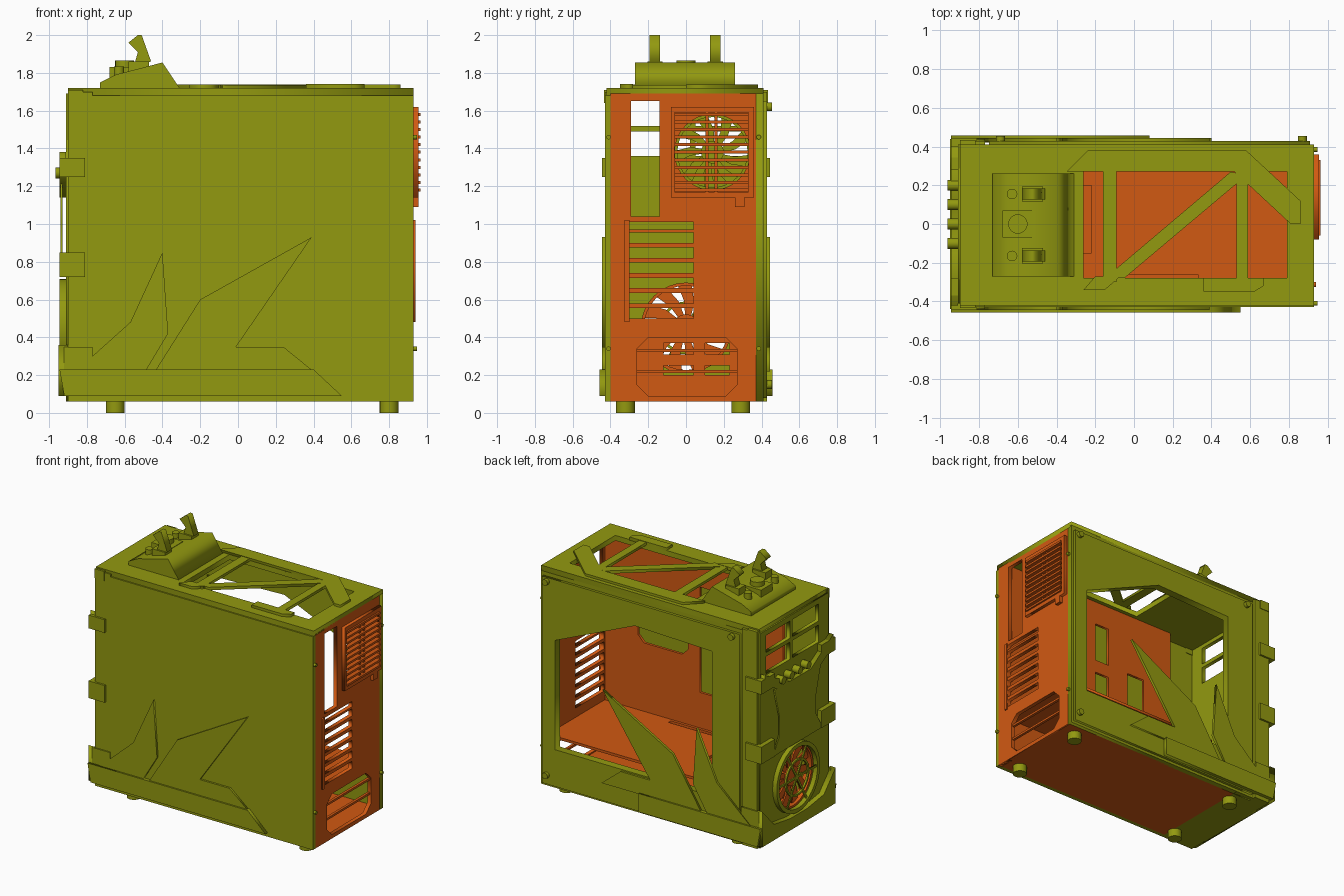
import bpy
import bmesh
from math import sin, cos, pi
from mathutils import Matrix, Vector

default_cube = bpy.data.objects.get("Cube")
if default_cube:
    bpy.data.objects.remove(default_cube, do_unlink=True)


def make_material(name, colour):
    mat = bpy.data.materials.new(name)
    mat.use_nodes = True
    mat.diffuse_color = (*colour, 1)
    mat.node_tree.nodes["Principled BSDF"].inputs["Base Color"].default_value = (*colour, 1)
    return mat


GREEN = make_material("olive green", (.29, .32, .005))
ORANGE = make_material("burnt orange", (.64, .1, .006))


def add_object(name, mesh, mat):
    mesh.materials.clear()
    mesh.materials.append(mat)
    obj = bpy.data.objects.new(name, mesh)
    bpy.context.collection.objects.link(obj)
    return obj


def box(name, mat, xs, ys, zs):
    """Block between pairs of limits on each axis."""
    bm = bmesh.new()
    bmesh.ops.create_cube(bm, size=1)
    for v in bm.verts:
        v.co = Vector([(a + b) / 2 + c * (b - a) for c, (a, b) in zip(v.co, (xs, ys, zs))])
    mesh = bpy.data.meshes.new(name)
    bm.to_mesh(mesh)
    bm.free()
    return add_object(name, mesh, mat)


def plate(name, mat, axis, span, outline, holes=()):
    """Flat sheet with holes, facing the given axis and filling span along it."""
    curve = bpy.data.curves.new(name, "CURVE")
    curve.dimensions = "2D"
    curve.fill_mode = "BOTH"
    curve.extrude = (span[1] - span[0]) / 2
    for loop in (outline, *holes):
        spline = curve.splines.new("POLY")
        spline.points.add(len(loop) - 1)
        for point, (a, b) in zip(spline.points, loop):
            point.co = (a, b, 0, 1)
        spline.use_cyclic_u = True
    temp = bpy.data.objects.new(name + " helper", curve)
    bpy.context.collection.objects.link(temp)
    graph = bpy.context.evaluated_depsgraph_get()
    mesh = bpy.data.meshes.new_from_object(temp.evaluated_get(graph))
    bpy.data.objects.remove(temp, do_unlink=True)
    mid = (span[0] + span[1]) / 2
    for v in mesh.vertices:
        a, b, c = v.co
        v.co = {"x": (mid + c, a, b), "y": (a, mid - c, b), "z": (a, b, mid + c)}[axis]
    return add_object(name, mesh, mat)


def rect(a, b, c, d):
    return [(a, c), (b, c), (b, d), (a, d)]


def circle(a, b, r, n=32):
    return [(a + r * cos(2 * pi * i / n), b + r * sin(2 * pi * i / n)) for i in range(n)]


def octagon(a, b, c, d, cut):
    return [(a, c + cut), (a + cut, c), (b - cut, c), (b, c + cut),
            (b, d - cut), (b - cut, d), (a + cut, d), (a, d - cut)]


def cylinder(name, mat, axis, place, r, depth, n=20):
    bm = bmesh.new()
    bmesh.ops.create_cone(bm, cap_ends=True, segments=n, radius1=r, radius2=r, depth=depth)
    turn = {"x": Matrix.Rotation(pi / 2, 4, "Y"), "y": Matrix.Rotation(pi / 2, 4, "X"),
            "z": Matrix.Identity(4)}[axis]
    bm.transform(Matrix.Translation(place) @ turn)
    for f in bm.faces:
        f.smooth = len(f.verts) == 4
    for e in bm.edges:
        e.smooth = all(f.smooth for f in e.link_faces)
    mesh = bpy.data.meshes.new(name)
    bm.to_mesh(mesh)
    bm.free()
    return add_object(name, mesh, mat)


def fan(name, mat, x, y, z, r, blades=9):
    """Ring, hub and swept blades facing along x."""
    plate(name + "_ring", mat, "x", (x - .03, x + .03), circle(y, z, r), [circle(y, z, r * .93)])
    cylinder(name + "_hub", mat, "x", (x, y, z), r * .3, .05)
    for i in range(blades):
        t = 2 * pi * i / blades
        shape = [(.25, 0), (.6, .12), (.95, .3), (.95, .62), (.6, .5), (.25, .5)]
        plate(name + "_blade", mat, "x", (x - .006, x + .006),
              [(y + r * d * cos(t + s), z + r * d * sin(t + s)) for d, s in shape])


# Orange chassis: rear wall with its openings
slots = [rect(-.30, .04, z, z + .055) for z in [.5 + .08 * i for i in range(6)]]
slots.append(rect(-.30, .04, .97, 1.01))
psu_hole = octagon(-.26, .27, .09, .40, .06)
plate("rear_wall", ORANGE, "x", (.90, .93), rect(-.40, .37, .06, 1.69),
      slots + [rect(-.29, -.14, 1.04, 1.65), psu_hole, circle(.14, 1.38, .2)])
plate("slot_cover", ORANGE, "x", (.93, .94), rect(-.325, -.30, .48, 1.02))
for z in (.22, .33):
    box("power_bay_bar", ORANGE, (.9, .92), (-.26, .27), (z - .008, z + .008))

# Rear fan, its frame and slats
fan("rear_fan", GREEN, .88, .14, 1.38, .2)
plate("rear_fan_frame", ORANGE, "x", (.93, .955), rect(-.08, .36, 1.14, 1.62),
      [rect(-.06, .33, 1.17, 1.59)])
for i in range(11):
    z = 1.18 + .04 * i
    box("rear_fan_slat", ORANGE, (.935, .965), (-.06, .33), (z - .008, z + .008))
for y in (.11, .16):
    box("rear_fan_post", ORANGE, (.935, .95), (y - .008, y + .008), (1.17, 1.59))
box("rear_fan_latch", ORANGE, (.93, .955), (.26, .31), (1.09, 1.16))

# Chassis interior: floor, tray, shroud and drive cage
box("floor", ORANGE, (-.62, .92), (-.40, .38), (.06, .08))
box("front_floor", GREEN, (-.90, -.62), (-.41, .41), (.06, .08))
plate("board_tray", ORANGE, "y", (-.33, -.31), rect(-.6, .9, .08, 1.68),
      [octagon(.2, .62, .95, 1.4, .05), rect(-.02, .1, .7, 1.1), rect(-.02, .1, 1.2, 1.5),
       rect(-.35, -.2, .7, 1.2)])
plate("power_shroud", ORANGE, "z", (.41, .43), rect(-.42, .9, -.31, .37),
      [rect(-.1, .33, -.29, -.26), rect(-.36, -.22, -.15, .2)])
plate("drive_cage", ORANGE, "x", (-.42, -.40), rect(-.31, .37, .08, .42),
      [rect(-.12, .04, .31, .37), rect(.10, .23, .31, .37),
       rect(-.12, .04, .2, .25), rect(.10, .23, .2, .25)])

# Side panels
box("closed_side_panel", GREEN, (-.77, .93), (-.43, -.40), (.06, 1.68))
window = [(-.52, .36), (.80, .36), (.80, 1.19), (.13, 1.48), (-.52, 1.46)]
plate("window_panel", GREEN, "y", (.37, .41), rect(-.77, .93, .06, 1.69), [window])
plate("window_panel_skin", GREEN, "y", (.41, .43), rect(-.75, .91, .08, 1.65), [window])

# Top frame with crossing trim
plate("top_frame", GREEN, "z", (1.68, 1.72), rect(-.90, .93, -.42, .41),
      [rect(-.26, .79, -.28, .27)])
trims = [
    rect(-.16, -.09, -.30, .34), rect(.53, .59, -.30, .26),
    [(-.15, -.28), (-.05, -.28), (.58, .25), (.50, .27)],
    [(-.35, .27), (-.24, .38), (.58, .38), (.86, .12), (.86, 0), (.81, 0), (.52, .27)],
    [(-.26, -.34), (-.15, -.34), (-.07, -.27), (-.2, -.27)],
    [(.36, -.35), (.62, -.35), (.67, -.32), (.67, -.28), (.36, -.28)],
]
for i, shape in enumerate(trims):
    plate("top_trim", GREEN, "z", (1.715, 1.735 + .001 * i), shape)

# Control console with button, knobs and lever switches
plate("control_console", GREEN, "y", (-.27, .26),
      [(-.73, 1.72), (-.73, 1.75), (-.65, 1.79), (-.40, 1.855), (-.31, 1.72)])
box("button_base", GREEN, (-.68, -.51), (-.07, .07), (1.77, 1.83))
cylinder("main_button", GREEN, "z", (-.6, 0, 1.84), .05, .05)
for y in (-.165, .155):
    cylinder("small_knob", GREEN, "z", (-.63, y, 1.81), .027, .05)
    box("lever_base", GREEN, (-.58, -.47), (y - .04, y + .04), (1.79, 1.86))
    plate("lever_switch", GREEN, "y", (y - .028, y + .028),
          [(-.55, 1.84), (-.53, 1.91), (-.58, 1.96), (-.53, 2), (-.51, 2), (-.46, 1.86)])

# Front shell with drive bays and fan opening
for a, b in ((-.43, -.40), (.40, .43)):
    box("front_shell_side", GREEN, (-.90, -.77), (a, b), (.06, 1.70))
    box("front_shell_cap", GREEN, (-.90, -.82), (a - .005, b + .005), (1.64, 1.71))
bays = [rect(a, b, c, d) for a, b in ((-.29, .02), (.05, .34)) for c, d in ((1.36, 1.49), (1.52, 1.65))]
plate("front_wall", GREEN, "x", (-.91, -.88), rect(-.41, .41, .06, 1.69),
      bays + [circle(0, .45, .24)])
fan("front_fan", ORANGE, -.87, 0, .45, .24, 11)
plate("front_fan_rim", GREEN, "x", (-.945, -.91), circle(0, .45, .26), [circle(0, .45, .23)])
plate("front_fan_inner_rim", GREEN, "x", (-.94, -.925), circle(0, .45, .14), [circle(0, .45, .125)])
for i in range(3):
    t = pi * i / 3
    dy, dz = .24 * cos(t), .24 * sin(t)
    wy, wz = -.008 * sin(t), .008 * cos(t)
    plate("front_fan_strut", GREEN, "x", (-.935, -.925),
          [(dy + wy, .45 + dz + wz), (-dy + wy, .45 - dz + wz),
           (-dy - wy, .45 - dz - wz), (dy - wy, .45 + dz - wz)])

# Angular front plates, corner brackets and sockets
plate("front_chevron", GREEN, "x", (-.945, -.91),
      [(.40, 1.38), (.10, 1.22), (-.15, 1.22), (-.42, 1.38), (-.42, 1.29), (-.15, 1.14), (.10, 1.14), (.40, 1.30)])
plate("front_centre_plate", GREEN, "x", (-.94, -.93),
      [(.28, 1.22), (-.28, 1.22), (-.22, 1), (-.22, .85), (-.3, .72), (.3, .72), (.22, .85), (.22, 1)])
for i in range(4):
    cylinder("front_socket", GREEN, "x", (-.935, -.1 + .1 * i, 1.27), .028, .06)
for s in (-1, 1):
    for z, top in ((1.25, 1.35), (.72, .85)):
        ys = sorted((s * .28, s * .44))
        box("corner_bracket", GREEN, (-.945, -.90), ys, (z, top))
        box("corner_bracket_side", GREEN, (-.945, -.81), sorted((s * .42, s * .445)), (z, top))

# Lower armour with spikes on both sides, wrapping the front
spikes = [
    [(-.86, .22), (-.57, .48), (-.40, .85), (-.37, .42), (-.49, .22)],
    [(-.44, .22), (-.2, .6), (.39, .93), (-.1, .22)],
]
flank = [(-.1, .22), (-.02, .35), (.24, .35), (.40, .22)]
for s, end in ((-1, .40), (1, .08)):
    strip = [(-.945, .23), (-.92, .09), (end + .15 * (s < 0), .09), (end, .23)]
    plate("armour_strip", GREEN, "y", sorted((s * .42, s * .457)), strip)
    plate("armour_corner", GREEN, "y", sorted((s * .42, s * .44)), rect(-.92, -.77, .2, .35))
    for shape in spikes + [flank]:
        plate("armour_spike", GREEN, "y", sorted((s * .425, s * .445)), shape)
plate("armour_front", GREEN, "x", (-.95, -.90),
      [(-.44, .36), (-.3, .21), (-.1, .18), (.1, .18), (.3, .21), (.44, .36), (.44, .09), (-.44, .09)])

# Feet and screws
for x in (-.65, .80):
    for y in (-.32, .29):
        cylinder("foot", GREEN, "z", (x, y, .035), .05, .07)
for x in (-.69, .87):
    for z in (.15, 1.62):
        cylinder("side_bolt", GREEN, "y", (x, .44, z), .023, .03)
for y in (-.41, .385):
    for z in (.34, 1.46):
        cylinder("rear_screw", GREEN, "x", (.935, y, z), .012, .025)
